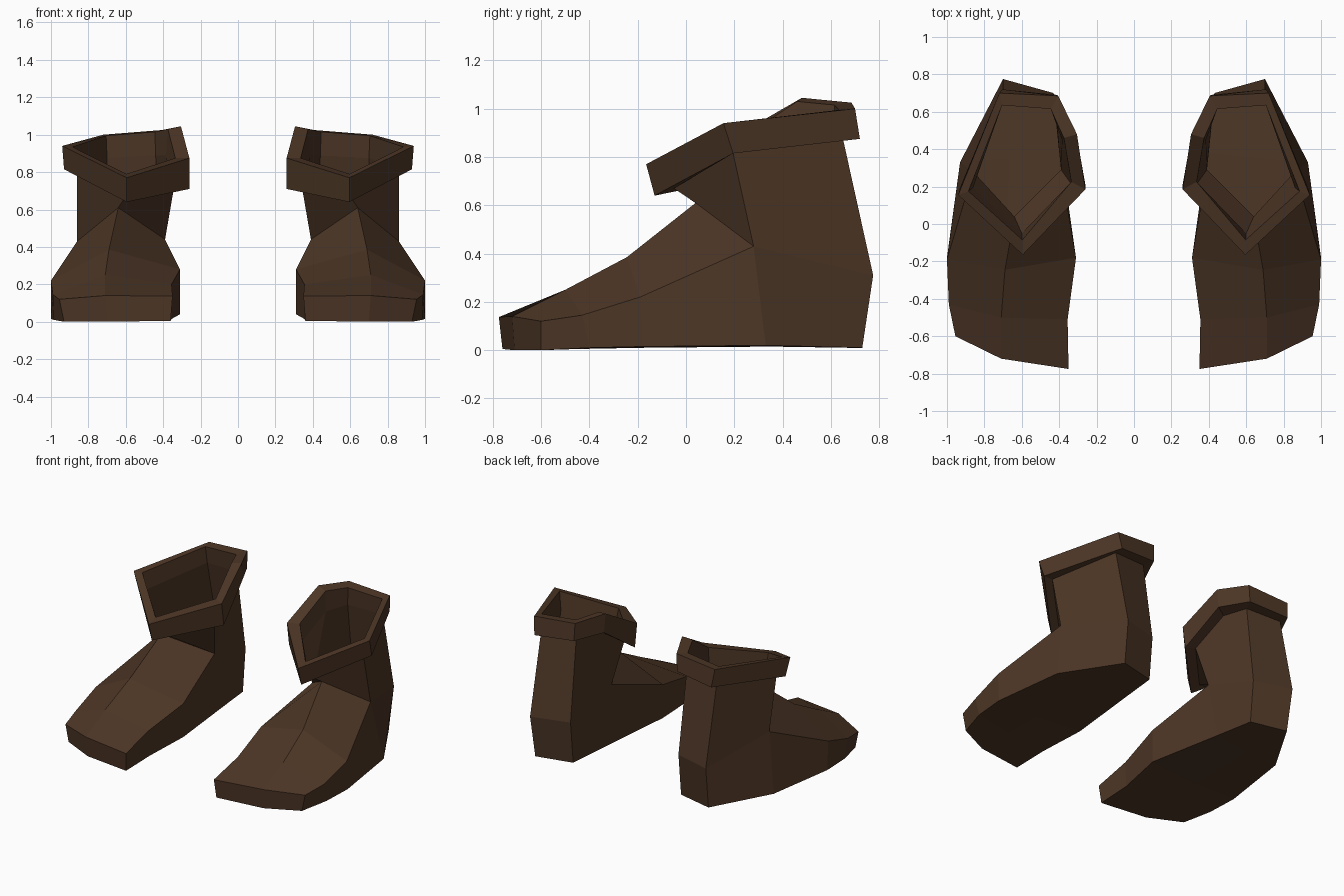
import bpy, bmesh

cube = bpy.data.objects.get("Cube")
if cube:
    bpy.data.objects.remove(cube, do_unlink=True)

leather = bpy.data.materials.new("dark brown leather")
leather.use_nodes = True
colour = (0.074, 0.037, 0.019, 1)
leather.diffuse_color = colour
leather.node_tree.nodes["Principled BSDF"].inputs["Base Color"].default_value = colour


def finish(bm, name):
    """Weld, orient and turn a bmesh into an object mirrored to the other foot."""
    bmesh.ops.remove_doubles(bm, verts=bm.verts[:], dist=0.0005)
    bmesh.ops.recalc_face_normals(bm, faces=bm.faces[:])
    mesh = bpy.data.meshes.new(name)
    bm.to_mesh(mesh)
    bm.free()
    mesh.materials.append(leather)
    obj = bpy.data.objects.new(name, mesh)
    bpy.context.collection.objects.link(obj)
    mirror = obj.modifiers.new("other foot", "MIRROR")
    mirror.use_axis[0] = True
    mirror.use_mirror_merge = False


def loft(bm, rows, closed):
    """Bridge consecutive rows of vertices with quads."""
    for lo, hi in zip(rows, rows[1:]):
        n = len(lo)
        for i in range(n if closed else n - 1):
            j = (i + 1) % n
            bm.faces.new((lo[i], lo[j], hi[j], hi[i]))


def add_rows(bm, rows):
    return [[bm.verts.new(p) for p in row] for row in rows]


# Foot sections, toe to ankle: sole inner, upper inner, ridge, upper outer, sole outer, sole middle
foot = [
    [(.36, -.76, .005), (.35, -.775, .137), (.71, -.72, .14),
     (.955, -.6, .12), (.93, -.6, 0), (.70, -.71, 0)],
    [(.355, -.5, .015), (.355, -.51, .20), (.71, -.5, .25),
     (.99, -.43, .145), (.985, -.4, .01), (.69, -.45, .005)],
    [(.31, -.18, .04), (.31, -.18, .28), (.69, -.245, .385),
     (1, -.19, .22), (1, -.18, .015), (.68, -.18, .01)],
    [(.39, .38, .02), (.39, .29, .44), (.64, .04, .61),
     (.86, .28, .43), (.93, .33, .02), (.67, .35, .015)],
]
# Shaft opening: front, outer, back outer, back inner, inner back, inner front
opening = [(.60, -.05, .67), (.86, .195, .815), (.70, .65, .875),
           (.44, .62, .89), (.385, .45, .89), (.34, .22, .73)]

# Boot body: foot, heel and open shaft
bm = bmesh.new()
rows = add_rows(bm, foot)
loft(bm, rows, True)
si, ui, ridge, uo, so, sm = rows[0]
bm.faces.new((si, ui, ridge, sm))
bm.faces.new((sm, ridge, uo, so))
si, ui, ridge, uo, so, sm = rows[-1]
heel_out, heel_in = add_rows(bm, [
    [(.69, .73, .01), (.70, .775, .31)],
    [(.43, .67, .01), (.43, .70, .31)]])
front, outer, back_out, back_in, in_back, in_front = add_rows(bm, [opening])[0]
for face in (
    (so, uo, heel_out[1], heel_out[0]),          # heel sides and back
    (heel_out[0], heel_out[1], heel_in[1], heel_in[0]),
    (heel_in[0], heel_in[1], ui, si),
    (si, sm, so, heel_out[0], heel_in[0]),       # heel sole
    (uo, outer, back_out, heel_out[1]),          # shaft walls
    (heel_out[1], back_out, back_in, heel_in[1]),
    (heel_in[1], back_in, in_back, ui),
    (ui, in_back, in_front),
    (ui, in_front, front, ridge),
    (ridge, front, outer, uo),
):
    bm.faces.new(face)
finish(bm, "boot_body")

# Cuff: thick tilted collar around the opening
bm = bmesh.new()
loops = add_rows(bm, [
    opening,
    [(.595, -.13, .64), (.93, .195, .815), (.705, .72, .875),
     (.41, .69, .90), (.31, .49, .91), (.26, .21, .71)],
    [(.595, -.165, .77), (.94, .155, .94), (.72, .70, 1.0),
     (.405, .685, 1.025), (.305, .48, 1.045), (.26, .185, .875)],
    [(.597, -.085, .79), (.885, .175, .935), (.705, .635, .995),
     (.445, .615, 1.015), (.375, .46, 1.03), (.335, .225, .875)],
])
loft(bm, loops + loops[:1], True)
finish(bm, "boot_cuff")
